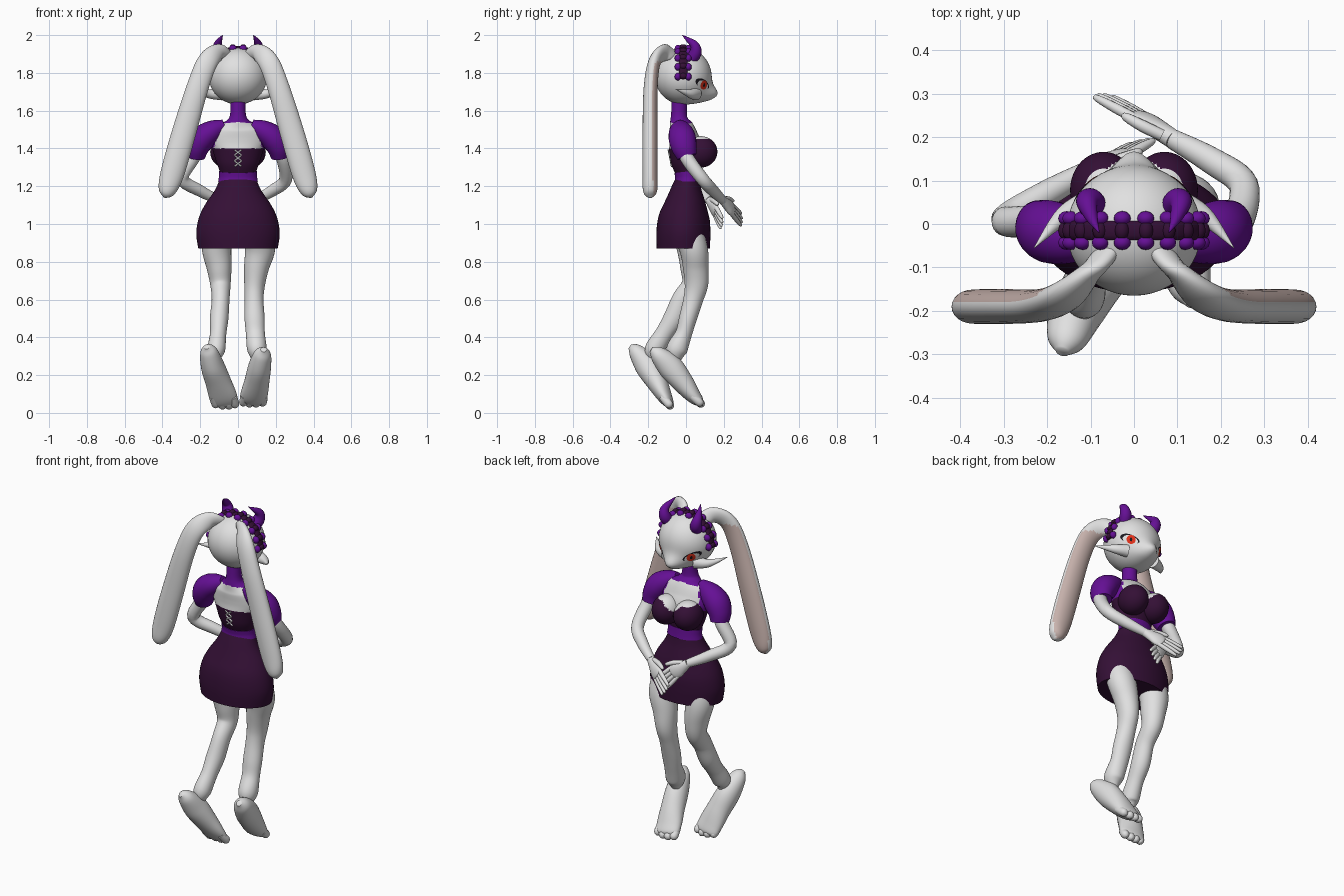
import bpy, bmesh, math
from mathutils import Vector, Matrix

if "Cube" in bpy.data.objects:
    bpy.data.objects.remove(bpy.data.objects["Cube"])

def material(name, r, g, b):
    m = bpy.data.materials.new(name)
    m.diffuse_color = (r, g, b, 1)
    m.use_nodes = True
    m.node_tree.nodes["Principled BSDF"].inputs["Base Color"].default_value = m.diffuse_color
    return m

WHITE = material("soft white", 0.75, 0.75, 0.75)
PURPLE = material("bright purple", 0.13, 0.005, 0.30)
PLUM = material("dark plum", 0.034, 0.005, 0.036)
PINK = material("inner ear pink", 0.58, 0.45, 0.42)
RED = material("eye red", 0.75, 0.03, 0.01)
BLACK = material("lash black", 0.01, 0.008, 0.012)

def finish(bm, name, mats, rule=None, angle=50):
    """Turn a bmesh into a smooth object, coloured face by face with a rule."""
    bm.normal_update()
    if rule:
        for f in bm.faces:
            f.material_index = rule(f.calc_center_median(), f.normal)
    for f in bm.faces:
        f.smooth = True
    me = bpy.data.meshes.new(name)
    bm.to_mesh(me)
    bm.free()
    for m in mats:
        me.materials.append(m)
    me.set_sharp_from_angle(angle=math.radians(angle))
    ob = bpy.data.objects.new(name, me)
    bpy.context.collection.objects.link(ob)
    return ob

def spline(st, steps):
    """Catmull-Rom through stations of equal length."""
    st = [tuple(s) for s in st]
    p = [st[0]] + st + [st[-1]]
    out = []
    for i in range(1, len(p) - 2):
        for k in range(steps):
            t = k / steps
            out.append([0.5 * (2*b + (c - a)*t + (2*a - 5*b + 4*c - d)*t*t + (3*b - a - 3*c + d)*t**3)
                        for a, b, c, d in zip(*p[i-1:i+3])])
    return out + [list(st[-1])]

def tube(name, stations, mats, rule=None, ref=(0, 1, 0), sides=24, steps=6):
    """Loft ellipses along a path. Station: x, y, z, half width, half depth (towards ref)."""
    pts = spline([s if len(s) == 5 else (*s, s[3]) for s in stations], steps)
    bm = bmesh.new()
    rings = []
    for i, s in enumerate(pts):
        t = (Vector(pts[min(i+1, len(pts)-1)][:3]) - Vector(pts[max(i-1, 0)][:3])).normalized()
        b = Vector(ref)
        b = (b - t * b.dot(t)).normalized()
        a = t.cross(b)
        ring = []
        for k in range(sides):
            w = 2 * math.pi * k / sides
            ring.append(bm.verts.new(Vector(s[:3]) + a*math.cos(w)*max(s[3], .001) + b*math.sin(w)*max(s[4], .001)))
        rings.append(ring)
    for r, q in zip(rings, rings[1:]):
        for k in range(sides):
            n = (k + 1) % sides
            bm.faces.new((r[k], r[n], q[n], q[k]))
    bm.faces.new(rings[0])
    bm.faces.new(rings[-1])
    bmesh.ops.recalc_face_normals(bm, faces=bm.faces)
    return finish(bm, name, mats, rule)

def ball(name, c, r, mats, rule=None, seg=32):
    bm = bmesh.new()
    bmesh.ops.create_uvsphere(bm, u_segments=seg, v_segments=seg * 3 // 4, radius=1)
    for v in bm.verts:
        v.co = Vector((c[0] + v.co.x*r[0], c[1] + v.co.y*r[1], c[2] + v.co.z*r[2]))
    return finish(bm, name, mats, rule)

# Head with a pointed muzzle
def head_point(d, k=1.0):
    g = math.exp(-((d.x / .42)**2 + ((d.z + .72) / .36)**2)) * min(1, max(0, (d.y + .2) / .7))
    return Vector((d.x*.155*k, -.015 + d.y*.15*k + .07*g, 1.783 + d.z*.15*k))

bm = bmesh.new()
bmesh.ops.create_uvsphere(bm, u_segments=48, v_segments=36, radius=1)
for v in bm.verts:
    v.co = head_point(v.co.normalized())
finish(bm, "head", [WHITE])

# Eyes: thin plates lying on the head
def eye_plate(name, s, az, el, w, h, slant, k, mat):
    bm = bmesh.new()
    rows = []
    for r in (0.02, .35, .7, 1):
        row = []
        for i in range(24):
            a = 2 * math.pi * i / 24
            u, v = r*w*math.cos(a), r*h*math.sin(a)
            A, E = math.radians(az + u), math.radians(el + v + slant*u)
            row.append(bm.verts.new(head_point(Vector((s*math.sin(A)*math.cos(E), math.cos(A)*math.cos(E), math.sin(E))), k)))
        rows.append(row)
    for p, q in zip(rows, rows[1:]):
        for i in range(24):
            bm.faces.new((p[i], q[i], q[(i+1) % 24], p[(i+1) % 24]))
    bm.faces.new(rows[0])
    bmesh.ops.recalc_face_normals(bm, faces=bm.faces)
    bm.normal_update()
    if sum((f.normal.y for f in bm.faces)) < 0:
        bmesh.ops.reverse_faces(bm, faces=bm.faces)
    finish(bm, name, [mat])

for s, side in ((-1, "left"), (1, "right")):
    eye_plate(side + "_lash", s, 45, -16, 19, 10, .3, 1.010, BLACK)
    eye_plate(side + "_eye_white", s, 44, -18.5, 15, 9.5, .25, 1.016, WHITE)
    eye_plate(side + "_iris", s, 42, -18, 9, 9.5, 0, 1.022, RED)
    eye_plate(side + "_pupil", s, 42, -18, 2.5, 4, 0, 1.028, BLACK)
    # Cheek tuft
    tube(side + "_cheek_tuft", [(s*.09, .05, 1.69, .035), (s*.16, .02, 1.69, .022), (s*.23, -.055, 1.715, .001)], [WHITE], ref=(0, 0, 1))
    # Curved horn
    tube(side + "_horn", [(s*.085, .02, 1.86, .03), (s*.10, .05, 1.905, .032), (s*.107, .046, 1.945, .024),
                          (s*.096, .012, 1.975, .013), (s*.08, -.02, 2.0, .001)], [PURPLE], ref=(1, 0, 0))
    # Long drooping ear, pink towards the face side
    tube(side + "_ear", [(s*.05, -.05, 1.88, .03, .02), (s*.10, -.11, 1.908, .045, .025), (s*.16, -.165, 1.86, .054, .032),
                         (s*.215, -.187, 1.72, .058, .037), (s*.29, -.19, 1.47, .064, .04), (s*.35, -.19, 1.26, .062, .04),
                         (s*.378, -.19, 1.17, .043, .036), (s*.389, -.188, 1.14, .006, .01)],
         [WHITE, PINK], lambda c, n: int(n.y > .5 and c.z < 1.86), steps=8)

# Headband with frill beads on both edges
band = []
for i in range(13):
    a = math.radians(-96 + 16*i)
    band.append((.156*math.sin(a), -.015, 1.783 + .15*math.cos(a), .009, .022))
tube("headband", band, [PLUM], sides=12, steps=4)
for i in range(10):
    a = math.radians(-90 + 20*i)
    for y in (-.043, .013):
        ball("headband_frill", (.155*math.sin(a), y, 1.78 + .151*math.cos(a)), (.02, .017, .02), [PURPLE], seg=12)
    ball("headband_knot", (.158*math.sin(a), -.015, 1.783 + .154*math.cos(a)), (.017, .022, .017), [PLUM], seg=12)

# Torso: purple collar and shoulders, bare chest and back, dark bodice
def torso_rule(c, n):
    if c.z > 1.54 - .1*abs(c.x) or (c.z > 1.40 and abs(c.x) > .128 - .25*(c.z - 1.4)):
        return 1
    return 2 if c.z < 1.40 else 0

tube("torso", [(0, -.035, 1.66, .04), (0, -.037, 1.58, .042), (0, -.035, 1.545, .062, .05), (0, -.025, 1.51, .125, .066),
               (0, -.012, 1.46, .148, .077), (0, 0, 1.40, .137, .09), (0, 0, 1.33, .115, .08), (0, .007, 1.27, .095, .063),
               (0, .01, 1.22, .095, .06)], [WHITE, PURPLE, PLUM], torso_rule, sides=64, steps=10)
for s in (-1, 1):
    ball("bust", (s*.07, .078, 1.382), (.077, .088, .083), [WHITE, PLUM],
         lambda c, n: int(c.z < min(1.45, 1.395 + .9*abs(c.x))), seg=56)
tube("belt", [(0, .006, 1.278, .101, .068), (0, .009, 1.25, .101, .067), (0, .01, 1.225, .105, .069)], [PURPLE], sides=48)

# Lacing on the back of the bodice
for i in range(3):
    z = 1.305 + .03*i
    y = -.072 - .2*(z - 1.3)
    for s in (-1, 1):
        tube("back_lace", [(-s*.018, y - .003, z, .004), (0, y - .006, z + .014, .004), (s*.018, y - .008, z + .028, .004)],
             [WHITE], sides=8, steps=3)

# Skirt
tube("skirt", [(0, .01, 1.24, .096, .062), (0, .002, 1.18, .122, .083), (0, -.004, 1.10, .176, .113), (0, -.01, 1.03, .208, .136),
               (0, -.014, .95, .221, .143), (0, -.014, .87, .21, .141)], [PLUM], sides=56)

# Arms folded in front, puffed sleeves and hands
def arm(side, s, elbow, mid, wrist, palm, tip):
    tube(side + "_sleeve", [(s*.07, -.03, 1.525, .03), (s*.13, -.028, 1.495, .056, .06), (s*.185, -.02, 1.455, .068, .072),
                            (s*.213, -.01, 1.405, .061, .067), (s*.222, .005, 1.355, .048, .052)], [PURPLE])
    tube(side + "_arm", [(s*.2, -.01, 1.42, .038), (s*.238, .005, 1.35, .037), (*elbow, .034), (*mid, .031),
                         (*wrist, .023)], [WHITE], ref=(.1, .3, 1))
    w, p, t = Vector(wrist), Vector(palm), Vector(tip)
    d = (t - w).normalized()
    thick = Vector((s*.5, 1, .3))
    up = d.cross(thick).normalized()
    if up.z < 0:
        up = -up
    tube(side + "_hand", [(*wrist, .023, .022), (*((w + p) / 2), .033, .022), (*p, .043, .02), (*(p + d*.03), .034, .014),
                          (*(p + d*.037), .004, .004)], [WHITE], ref=thick)
    for i in range(4):
        o = (i - 1.5) * .019
        q = p + d*.015 + up*o
        e = t + up*o*1.3 - d*.008*abs(i - 1.5)
        tube(side + "_finger", [(*q, .012), (*((q + e) / 2), .012), (*e, .008), (*(e + d*.008), .001)], [WHITE], sides=10, ref=(.1, .2, 1), steps=3)
    q = w + d*.02 + up*.02
    e = p + up*.058 + d*.025
    tube(side + "_thumb", [(*q, .014), (*((q + e) / 2 + up*.006), .014), (*e, .01), (*(e + d*.01), .001)], [WHITE], sides=10, ref=(.1, .2, 1), steps=3)

arm("left", -1, (-.295, .01, 1.24), (-.2, .07, 1.175), (-.1, .125, 1.125), (-.045, .15, 1.08), (.025, .19, 1.0))
arm("right", 1, (.252, .09, 1.235), (.18, .145, 1.175), (.09, .195, 1.125), (.03, .235, 1.085), (-.075, .295, 1.02))

# Legs, ankles lifted, feet pointing down with round toes
def leg(side, stations, foot, toe_c, toe_d):
    tube(side + "_leg", stations, [WHITE], sides=32)
    tube(side + "_foot", foot, [WHITE], ref=(0, 1, .8), sides=32)
    d = Vector(toe_d).normalized()
    for i in range(4):
        o = (i - 1.5) * .034
        c = Vector(toe_c) + Vector((o, 0, 0)) - d * .009 * abs(i - 1.5)
        a, b = c - d*.05, c + d*.02
        tube(side + "_toe", [(*a, .02), (*c, .023), (*b, .016), (*(b + d*.008), .001)], [WHITE], sides=14, ref=(0, 1, 1), steps=4)

leg("left", [(-.11, .0, .98, .08, .08), (-.113, .03, .87, .078, .078), (-.1, .04, .77, .066, .07), (-.093, .035, .68, .054, .058),
             (-.092, -.02, .6, .047, .055), (-.1, -.065, .5, .049, .055), (-.105, -.115, .42, .043, .048), (-.115, -.17, .33, .046, .05), (-.115, -.17, .28, .02, .02)],
    [(-.165, -.295, .35, .015, .015), (-.155, -.265, .325, .045, .042), (-.135, -.205, .25, .062, .066), (-.105, -.155, .165, .068, .056),
     (-.08, -.115, .09, .074, .04), (-.068, -.09, .05, .066, .026), (-.065, -.08, .035, .02, .01)],
    (-.065, -.085, .04), (.15, .5, -.55))
leg("right", [(.115, .0, .98, .08, .08), (.117, .04, .87, .08, .075), (.098, .052, .77, .066, .068), (.088, .055, .68, .055, .062),
              (.085, .038, .6, .05, .052), (.088, .01, .5, .053, .047), (.092, -.012, .42, .05, .044), (.1, -.05, .33, .05, .055), (.1, -.05, .27, .02, .02)],
    [(.135, -.185, .335, .015, .015), (.13, -.15, .31, .045, .044), (.115, -.085, .245, .06, .066), (.1, -.02, .165, .066, .058),
     (.085, .035, .095, .072, .042), (.078, .07, .06, .064, .027), (.076, .08, .05, .02, .01)],
    (.078, .078, .05), (-.1, .6, -.5))
